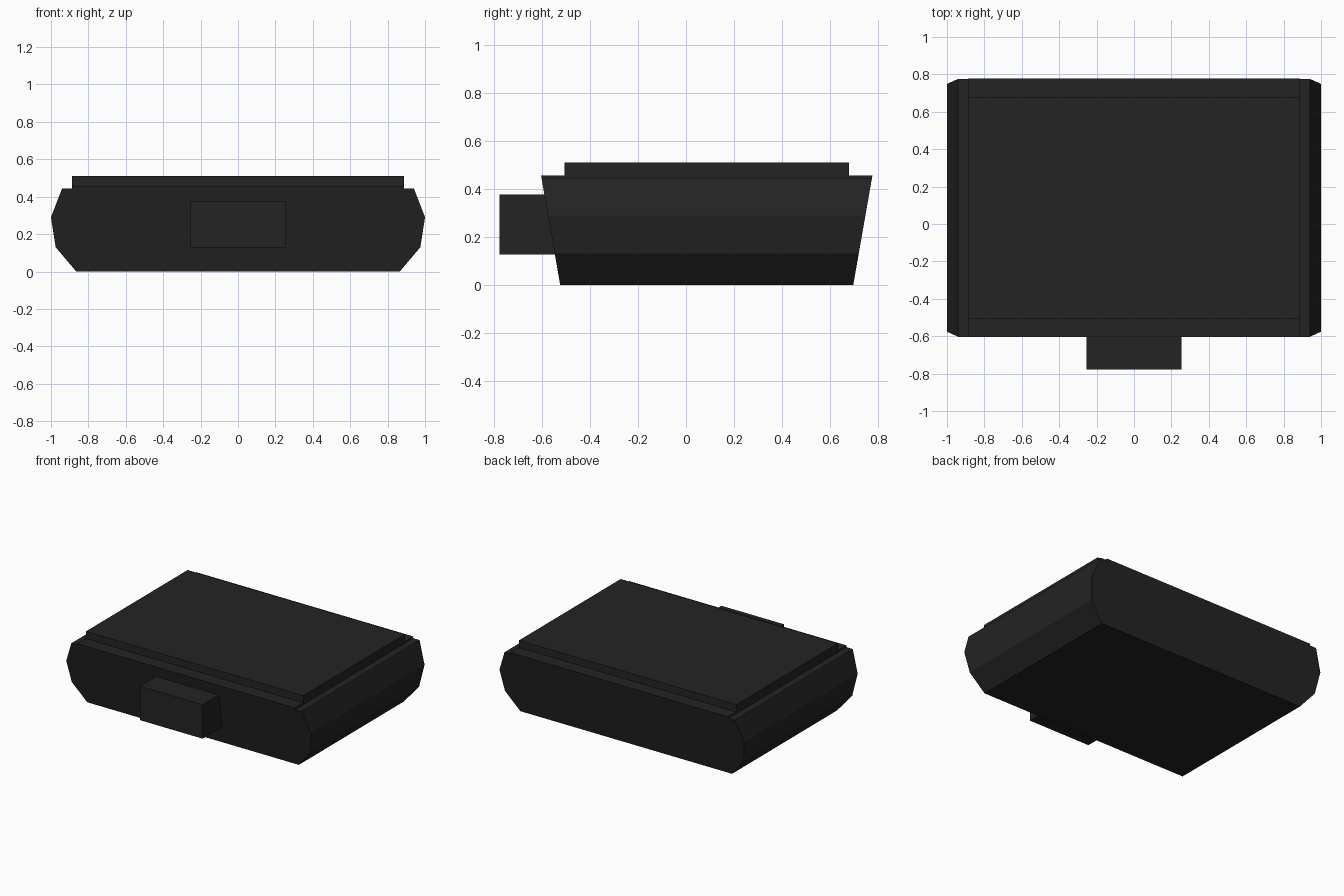
import bpy
import bmesh

cube = bpy.data.objects.get("Cube")
if cube:
    bpy.data.objects.remove(cube, do_unlink=True)

charcoal = bpy.data.materials.new("charcoal")
charcoal.use_nodes = True
colour = (0.017, 0.017, 0.017, 1)
charcoal.diffuse_color = colour
charcoal.node_tree.nodes["Principled BSDF"].inputs["Base Color"].default_value = colour


def add_object(name, bm):
    bmesh.ops.recalc_face_normals(bm, faces=bm.faces)
    mesh = bpy.data.meshes.new(name)
    bm.to_mesh(mesh)
    bm.free()
    mesh.materials.append(charcoal)
    obj = bpy.data.objects.new(name, mesh)
    bpy.context.collection.objects.link(obj)
    return obj


def add_box(name, low, high):
    bm = bmesh.new()
    bmesh.ops.create_cube(bm, size=1)
    for v in bm.verts:
        for i in range(3):
            v.co[i] = high[i] if v.co[i] > 0 else low[i]
    return add_object(name, bm)


# Case body: faceted cross-section, front and back flaring outward with height
half = [(0.865, 0), (0.975, 0.13), (1, 0.29), (0.94, 0.445), (0.888, 0.445), (0.888, 0.457)]
profile = half + [(-x, z) for x, z in reversed(half)]
flare = 0.175
bm = bmesh.new()
front = [bm.verts.new((x, -0.525 - flare * z, z)) for x, z in profile]
back = [bm.verts.new((x, 0.698 + flare * z, z)) for x, z in profile]
bm.faces.new(front)
bm.faces.new(back)
for i in range(len(profile)):
    j = (i + 1) % len(profile)
    bm.faces.new((front[i], front[j], back[j], back[i]))
add_object("case_body", bm)

# Raised lid panel
add_box("lid_panel", (-0.888, -0.506, 0.44), (0.888, 0.68, 0.51))

# Block projecting from the front
add_box("front_block", (-0.255, -0.778, 0.127), (0.255, -0.5, 0.378))
